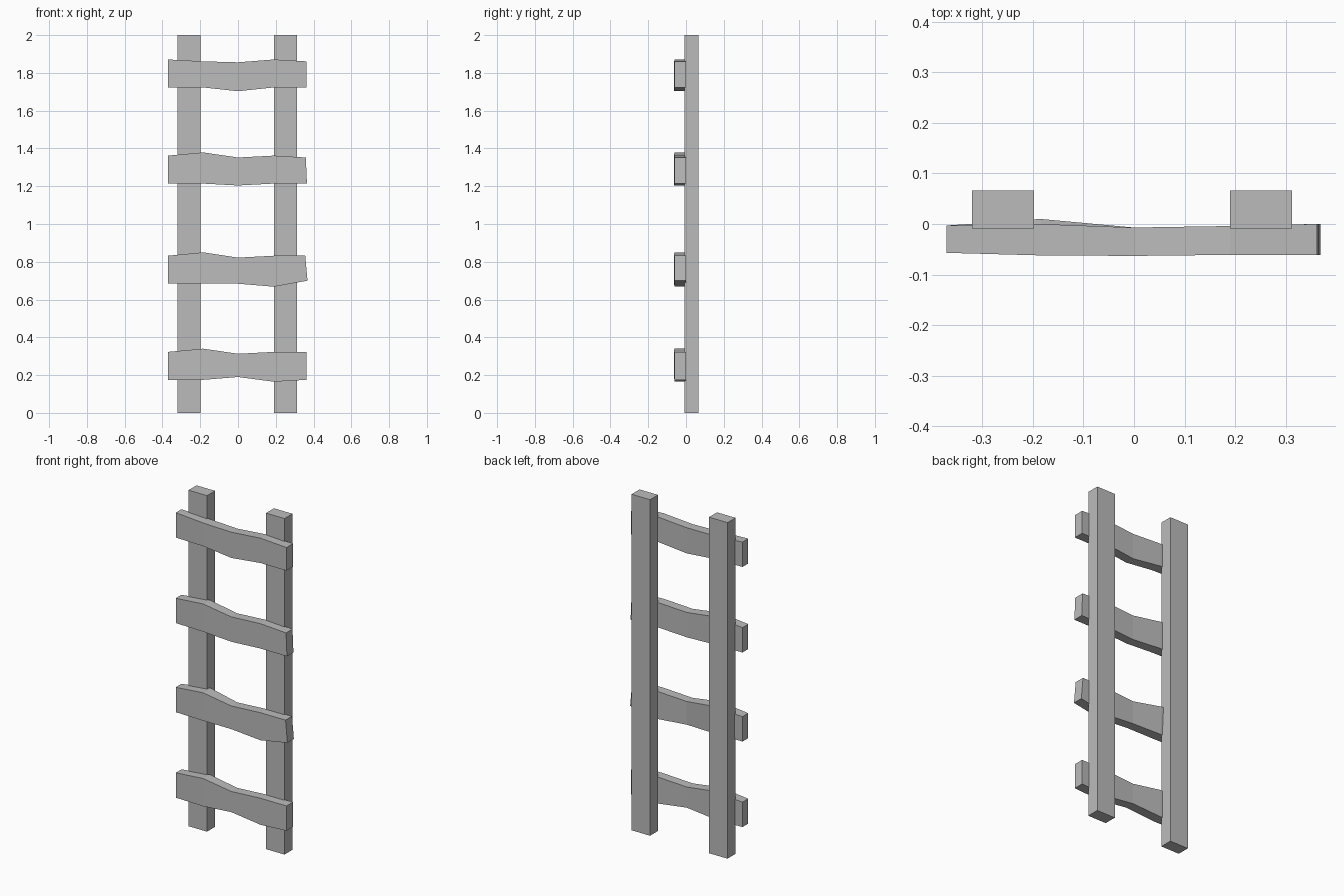
import bpy
import bmesh

cube = bpy.data.objects.get("Cube")
if cube:
    bpy.data.objects.remove(cube, do_unlink=True)

grey = bpy.data.materials.new("plain grey")
grey.use_nodes = True
colour = (0.5, 0.5, 0.5, 1)
grey.diffuse_color = colour
grey.node_tree.nodes["Principled BSDF"].inputs["Base Color"].default_value = colour


def finish(name, bm):
    """Turn a bmesh into a flat-shaded object with the shared material."""
    bmesh.ops.recalc_face_normals(bm, faces=bm.faces)
    mesh = bpy.data.meshes.new(name)
    bm.to_mesh(mesh)
    bm.free()
    mesh.materials.append(grey)
    obj = bpy.data.objects.new(name, mesh)
    bpy.context.collection.objects.link(obj)
    return obj


def make_rail(name, x):
    """Straight square-cut upright standing on the ground."""
    bm = bmesh.new()
    bmesh.ops.create_cube(bm, size=1)
    bmesh.ops.scale(bm, vec=(0.122, 0.075, 2), verts=bm.verts)
    bmesh.ops.translate(bm, vec=(x, 0.029, 1), verts=bm.verts)
    return finish(name, bm)


# Shared stations along each plank, with its front and back depths
stations = (-0.37, -0.185, 0, 0.19, 0.362)
front = (-0.057, -0.062, -0.063, -0.061, -0.061)
back = (-0.003, 0, -0.007, -0.004, 0)


def make_rung(name, z, top, bottom, lean, bulge):
    """Warped plank: top and bottom are edge offsets in hundredths,
    lean slants the left end, bulge swells the back near the right rail."""
    bm = bmesh.new()
    rings = []
    for i, x in enumerate(stations):
        slant = lean if i == len(stations) - 1 else 0
        swell = bulge if i == 1 else 0
        low = z - 0.074 + bottom[i] / 100
        high = z + 0.074 + top[i] / 100
        corners = ((x + slant, front[i], low), (x + slant, back[i], low),
                   (x - slant, back[i] + swell, high), (x - slant, front[i], high))
        rings.append([bm.verts.new(c) for c in corners])
    for a, b in zip(rings, rings[1:]):
        for k in range(4):
            n = (k + 1) % 4
            bm.faces.new((a[k], a[n], b[n], b[k]))
    bm.faces.new(rings[0])
    bm.faces.new(rings[-1])
    return finish(name, bm)


# Uprights
make_rail("right_rail", -0.259)
make_rail("left_rail", 0.251)

# Hand-hewn rungs, from the ground up
make_rung("bottom_rung", 0.249, (0, 1.7, -1, 0, 0), (0, 0, 1.5, -1, 0), 0, 0)
make_rung("lower_rung", 0.758, (0, 1.8, -1, 0, 0), (0, 0, 0, -1.6, 1.6), 0.006, 0.01)
make_rung("upper_rung", 1.288, (0, 1.7, -1, 0, -1), (0, 0, -1, 0, 0), 0.003, 0)
make_rung("top_rung", 1.797, (0, -1, -1.5, 0, -1), (0, 0, -2, 0, 0), 0, 0)
